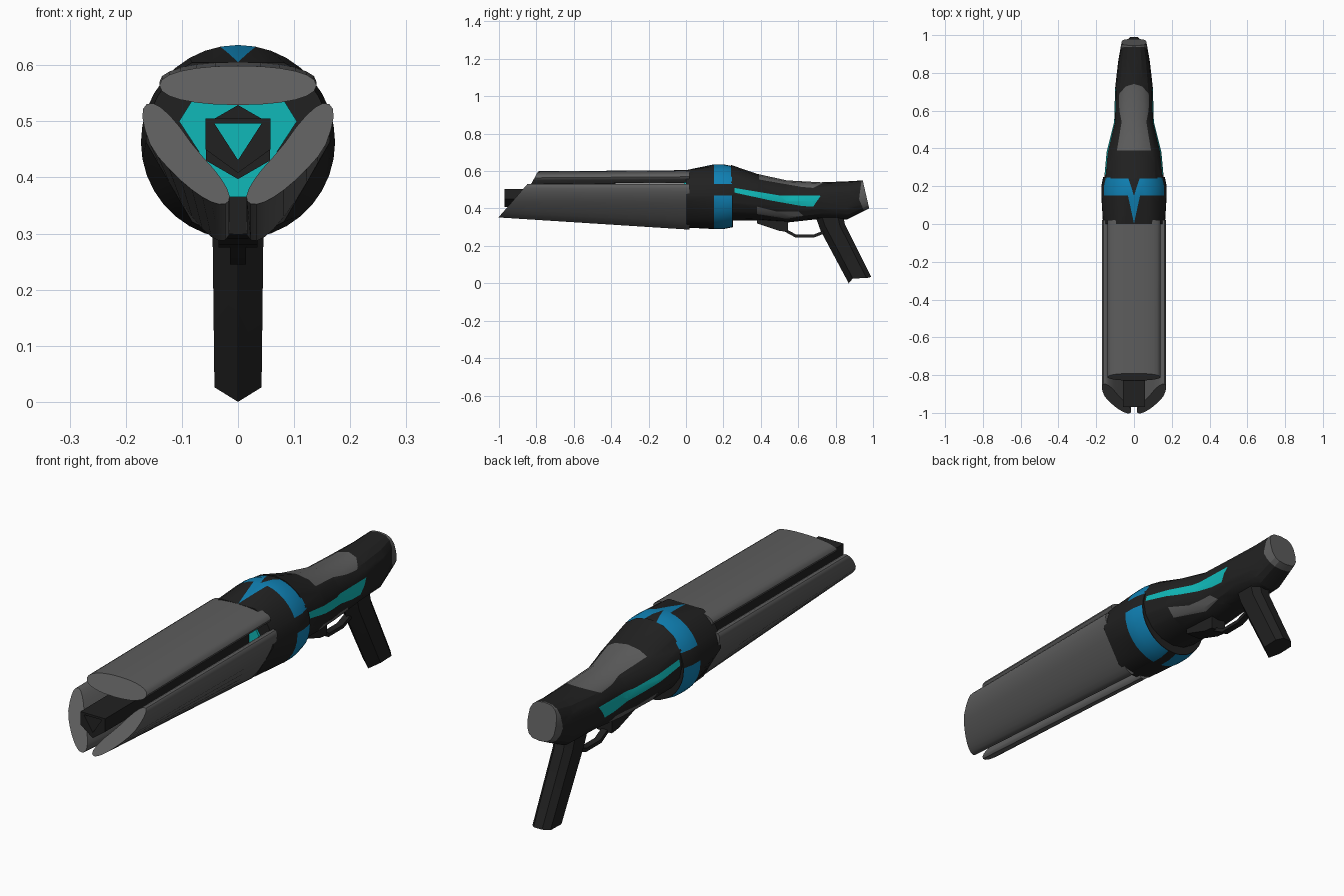
import bpy, bmesh, math
from mathutils import Vector

if "Cube" in bpy.data.objects:
    bpy.data.objects.remove(bpy.data.objects["Cube"])

CZ = 0.463  # height of the barrel axis


def material(name, rgb):
    m = bpy.data.materials.new(name)
    m.diffuse_color = (*rgb, 1)
    m.use_nodes = True
    m.node_tree.nodes["Principled BSDF"].inputs["Base Color"].default_value = m.diffuse_color
    return m


MATS = [material("dark", (0.015, 0.015, 0.015)), material("grey", (0.11, 0.11, 0.11)),
        material("blue", (0.005, 0.22, 0.46)), material("cyan", (0.005, 0.48, 0.48))]
DARK, GREY, BLUE, CYAN = range(4)


def loft(rings, mat=DARK):
    """Skin equal-length rings of points and close both ends."""
    bm = bmesh.new()
    vs = [[bm.verts.new(p) for p in r] for r in rings]
    n = len(rings[0])
    for a, b in zip(vs, vs[1:]):
        for i in range(n):
            bm.faces.new((a[i], a[(i + 1) % n], b[(i + 1) % n], b[i]))
    bm.faces.new(vs[0])
    bm.faces.new(vs[-1])
    for f in bm.faces:
        f.material_index = mat
    bmesh.ops.recalc_face_normals(bm, faces=bm.faces)
    return bm


def finish(bm, name, angle=30):
    me = bpy.data.meshes.new(name)
    bmesh.ops.recalc_face_normals(bm, faces=bm.faces)
    bm.to_mesh(me)
    bm.free()
    for m in MATS:
        me.materials.append(m)
    ob = bpy.data.objects.new(name, me)
    bpy.context.collection.objects.link(ob)
    bpy.ops.object.select_all(action='DESELECT')
    ob.select_set(True)
    bpy.context.view_layer.objects.active = ob
    bpy.ops.object.shade_smooth_by_angle(angle=math.radians(angle))
    return ob


def inside(p, poly):
    hit = False
    for (ax, ay), (bx, by) in zip(poly, poly[1:] + poly[:1]):
        if (ay > p[1]) != (by > p[1]) and p[0] < ax + (p[1] - ay) * (bx - ax) / (by - ay):
            hit = not hit
    return hit


def paint(bm, poly, axes, mat, keep=lambda c: True):
    """Cut a projected outline into the surface and colour the faces within it."""
    i, j = axes
    for a, b in zip(poly, poly[1:] + poly[:1]):
        co, no = Vector(), Vector()
        co[i], co[j] = a
        no[i], no[j] = a[1] - b[1], b[0] - a[0]
        near = [f for f in bm.faces if keep(f.calc_center_median())]
        geom = near + list({e for f in near for e in f.edges}) + list({v for f in near for v in f.verts})
        bmesh.ops.bisect_plane(bm, geom=geom, plane_co=co, plane_no=no, dist=1e-5)
    for f in bm.faces:
        c = f.calc_center_median()
        if keep(c) and inside((c[i], c[j]), poly):
            f.material_index = mat


def oval(n, w, h, p=2.0):
    pts = []
    for k in range(n):
        t = 2 * math.pi * k / n
        c, s = math.cos(t), math.sin(t)
        pts.append((math.copysign(abs(c) ** (2 / p), c) * w, math.copysign(abs(s) ** (2 / p), s) * h))
    return pts


def side_prism(name, pts, half, mat=DARK):
    finish(loft([[(x, y, z) for y, z in pts] for x in (-half, half)], mat), name)


def front_prism(name, pts, y0, y1, mat=DARK):
    finish(loft([[(x, y, z) for x, z in pts] for y in (y0, y1)], mat), name)


# three long shroud petals around the barrel
def petal(name, turn):
    c, s = math.cos(turn), math.sin(turn)
    back, front = [], []
    for u, v in oval(24, 0.14, 0.035, 2.2):
        x, z = u * c - (v + 0.107) * s, CZ + u * s + (v + 0.107) * c
        back.append((x, 0.02, z))
        if turn == 0:
            front.append((x, -0.81 + v * 0.55, z - 0.006))
        else:
            z += max(0, 0.45 - z) * 0.4
            front.append((x, -1 + (z - 0.355) * 0.865, z))
    finish(loft([front, back], GREY), name, 40)


petal("top_petal", 0)
petal("left_petal", math.radians(120))
petal("right_petal", math.radians(-120))

# drum behind the petals: rounded triangle swelling into a circle
rings = []
for y, r, flat in ((0, 0.165, 0.142), (0.15, 0.173, 1), (0.2, 0.173, 1), (0.25, 0.163, 1)):
    ring = []
    for k in range(36):
        t = math.radians(10 * k)
        d = (10 * k - 90) % 120
        d = math.radians(min(d, 120 - d))
        q = min(r, flat / math.cos(d))
        ring.append((q * math.cos(t), y, CZ + q * math.sin(t)))
    rings.append(ring)
drum = loft(rings)
for lo, hi in ((0.28, 0.47), (0.53, 0.66)):
    paint(drum, [(0.15, lo), (0.247, lo), (0.247, hi), (0.15, hi)], (1, 2), BLUE)
top = lambda c: c.z > 0.55
paint(drum, [(-0.032, 0.25), (0.032, 0.25), (0, 0.15)], (0, 1), DARK, top)
paint(drum, [(-0.032, 0.15), (0.032, 0.15), (0, 0.003)], (0, 1), BLUE, top)
paint(drum, [(-0.02, 0.14), (0.02, 0.14), (0.02, 0.26), (-0.02, 0.26)], (0, 1), DARK, lambda c: c.z < 0.38)
finish(drum, "drum", 25)

# receiver: y, half width, top, bottom, squareness
rings = []
for y, w, zt, zb, p in ((0.24, 0.158, 0.633, 0.335, 2), (0.38, 0.145, 0.585, 0.335, 2.1),
                        (0.54, 0.105, 0.55, 0.325, 2.3), (0.72, 0.1, 0.54, 0.345, 2.4),
                        (0.86, 0.084, 0.545, 0.34, 2.5), (0.945, 0.066, 0.55, 0.40, 2.8)):
    mid = (zt + zb) / 2
    rings.append([(x, y + ((0.55 - mid - z) * 0.23 if y > 0.9 else 0), mid + z)
                  for x, z in oval(16, w, (zt - zb) / 2, p)])
body = loft(rings)
paint(body, [(0.26, 0.51), (0.5, 0.47), (0.72, 0.468), (0.68, 0.41), (0.62, 0.413), (0.45, 0.443), (0.26, 0.485)],
      (1, 2), CYAN)
paint(body, [(0.39, 0.66), (0.39, 0.555), (0.62, 0.515), (0.68, 0.51), (0.74, 0.54), (0.74, 0.66)],
      (1, 2), GREY, lambda c: c.z > 0.45)
paint(body, [(0.38, 0.41), (0.48, 0.385), (0.6, 0.385), (0.63, 0.36), (0.54, 0.345), (0.38, 0.37)],
      (1, 2), GREY, lambda c: c.z < 0.46)
paint(body, [(1.02, 0.38), (1.02, 0.6), (0.94, 0.56), (0.925, 0.45), (0.955, 0.38)], (1, 2), GREY, lambda c: c.y > 0.8)
finish(body, "receiver", 25)

# glowing plate and collar at the root of the barrel
front_prism("glow_plate", [(-0.08, 0.54), (0.08, 0.54), (0.105, 0.5), (0.017, 0.365), (-0.017, 0.365), (-0.105, 0.5)],
            -0.01, 0.01, CYAN)
hexagon = [(0.066 * math.sin(k * math.pi / 3), CZ + 0.066 * math.cos(k * math.pi / 3)) for k in range(6)]
front_prism("barrel_collar", hexagon, -0.06, 0)

# inner barrel: clipped triangle with a recessed glowing triangular bore
outer = [(-0.058, 0.505), (0.058, 0.505), (0.058, 0.45), (0.0, 0.408), (-0.058, 0.45)]
barrel = loft([[(x, y, z) for x, z in outer] for y in (-0.97, 0)])
bore = [(-0.042, 0.496), (0.042, 0.496), (0, 0.431)]
face = lambda c: c.y < -0.96
paint(barrel, bore, (0, 2), GREY, face)
floor = [f for f in barrel.faces if face(f.calc_center_median())
         and inside((f.calc_center_median().x, f.calc_center_median().z), bore)]
res = bmesh.ops.extrude_face_region(barrel, geom=floor)
bmesh.ops.translate(barrel, vec=(0, 0.08, 0), verts=[g for g in res["geom"] if isinstance(g, bmesh.types.BMVert)])
bmesh.ops.delete(barrel, geom=[f for f in floor if f.is_valid], context='FACES')
for f in barrel.faces:
    f.material_index = DARK
for g in res["geom"]:
    if isinstance(g, bmesh.types.BMFace):
        g.material_index = CYAN
finish(barrel, "inner_barrel")

# pistol grip, ridged front and back
section = [(0, 0.87, 0), (0.042, 0.892, 0.026), (0.042, 0.965, 0.028), (0.02, 0.99, 0.034),
           (-0.02, 0.99, 0.034), (-0.042, 0.965, 0.028), (-0.042, 0.892, 0.026)]
rings = [section]
for dy, dz, k in ((-0.145, 0.28, 1.08), (-0.17, 0.37, 1.2)):
    rings.append([(x * k, 0.93 + (y - 0.93) * k + dy, z + dz) for x, y, z in section])
finish(loft(rings), "grip", 35)

# trigger block and guard
side_prism("trigger_block", [(0.38, 0.36), (0.38, 0.32), (0.5, 0.28), (0.545, 0.275), (0.545, 0.36)], 0.035)
side_prism("trigger_guard", [(0.53, 0.275), (0.585, 0.245), (0.685, 0.245), (0.75, 0.27), (0.75, 0.287),
                             (0.68, 0.26), (0.59, 0.26), (0.53, 0.292)], 0.014)
